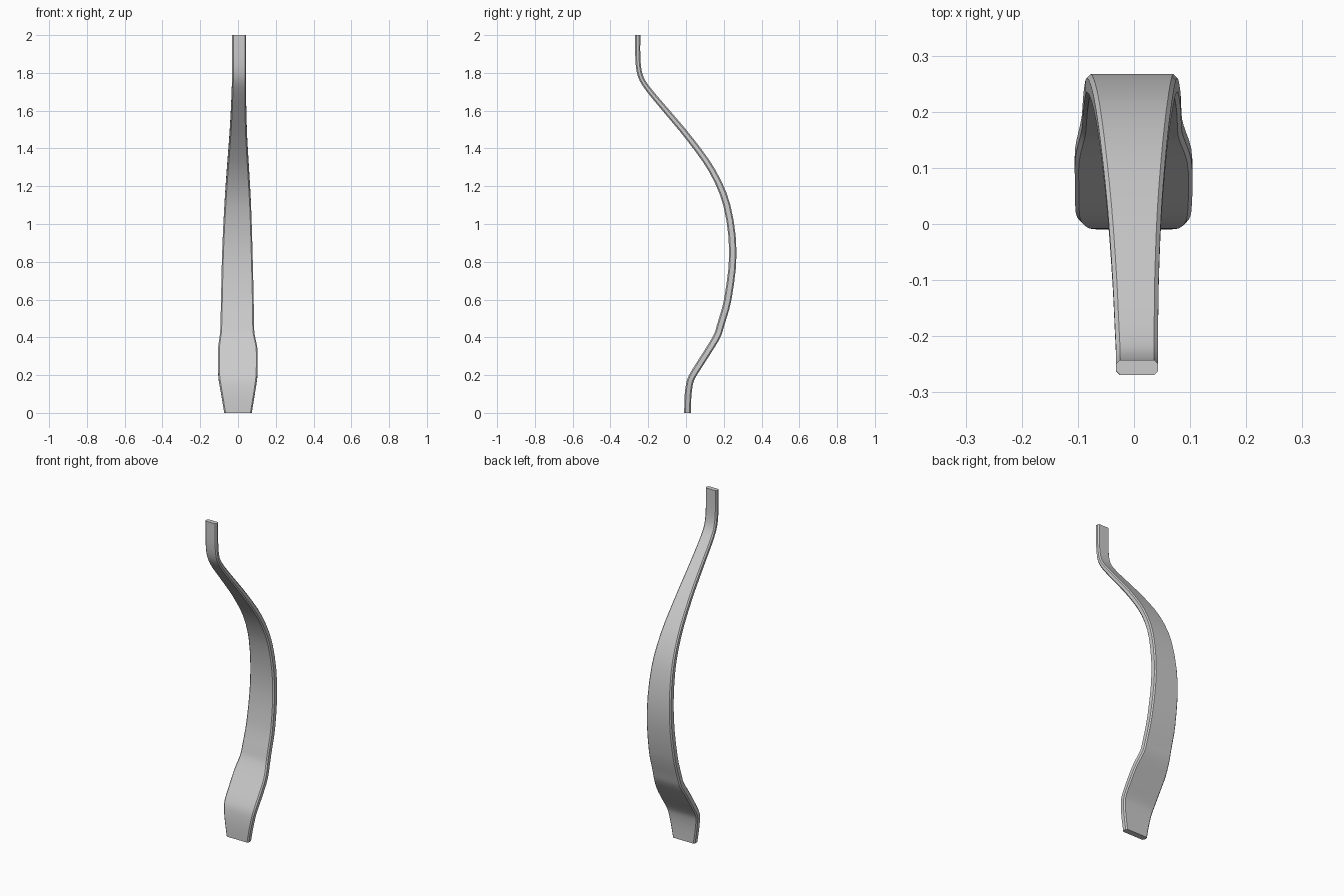
import bpy, bmesh, math
from mathutils import Vector

if "Cube" in bpy.data.objects:
    bpy.data.objects.remove(bpy.data.objects["Cube"])

# Curved strap: centre line height, depth, left edge, right edge, thickness
STATIONS = [
    (0.00, 0.008, -0.073, 0.073, 0.035),
    (0.08, 0.010, -0.086, 0.086, 0.036),
    (0.15, 0.018, -0.098, 0.097, 0.036),
    (0.19, 0.031, -0.104, 0.102, 0.036),
    (0.26, 0.074, -0.105, 0.104, 0.037),
    (0.34, 0.125, -0.105, 0.102, 0.037),
    (0.41, 0.166, -0.096, 0.088, 0.038),
    (0.46, 0.182, -0.093, 0.085, 0.038),
    (0.60, 0.221, -0.090, 0.083, 0.039),
    (0.85, 0.248, -0.084, 0.077, 0.039),
    (1.10, 0.216, -0.072, 0.069, 0.037),
    (1.28, 0.140, -0.060, 0.059, 0.034),
    (1.45, 0.020, -0.047, 0.049, 0.032),
    (1.60, -0.105, -0.038, 0.044, 0.030),
    (1.70, -0.189, -0.034, 0.043, 0.028),
    (1.76, -0.231, -0.032, 0.043, 0.027),
    (1.81, -0.248, -0.032, 0.043, 0.027),
    (1.88, -0.255, -0.032, 0.043, 0.027),
    (2.00, -0.2555, -0.032, 0.043, 0.027),
]


def spline(rows, steps):
    """Interpolate rows smoothly, using height as the parameter."""
    def slope(i, k):
        a, b = rows[max(i - 1, 0)], rows[min(i + 1, len(rows) - 1)]
        return (b[k] - a[k]) / (b[0] - a[0])
    out = []
    for i in range(len(rows) - 1):
        p, q = rows[i], rows[i + 1]
        h = q[0] - p[0]
        for s in range(steps):
            t = s / steps
            h00, h10 = 2*t**3 - 3*t**2 + 1, t**3 - 2*t**2 + t
            h01, h11 = 3*t**2 - 2*t**3, t**3 - t**2
            out.append([p[0] + h*t] + [
                h00*p[k] + h10*h*slope(i, k) + h01*q[k] + h11*h*slope(i + 1, k)
                for k in range(1, 5)])
    out.append(list(rows[-1]))
    return out


def section(x0, x1, half, c):
    """Rectangle with small chamfered corners."""
    return [(x0 + c, -half), (x1 - c, -half), (x1, -half + c), (x1, half - c),
            (x1 - c, half), (x0 + c, half), (x0, half - c), (x0, -half + c)]


# Sweep the section along the centre line
path = spline(STATIONS, 3)
bm = bmesh.new()
rings = []
for i, (z, y, x0, x1, th) in enumerate(path):
    a, b = path[max(i - 1, 0)], path[min(i + 1, len(path) - 1)]
    tangent = Vector((0, b[1] - a[1], b[0] - a[0])).normalized()
    if i in (0, len(path) - 1):
        tangent = Vector((0, 0, 1))          # level ends
    normal = Vector((0, tangent.z, -tangent.y))
    rings.append([bm.verts.new(Vector((x, y, z)) + normal * d)
                  for x, d in section(x0, x1, th / 2, 0.007)])
for lower, upper in zip(rings, rings[1:]):
    for j in range(8):
        k = (j + 1) % 8
        bm.faces.new((lower[j], lower[k], upper[k], upper[j]))
bm.faces.new(rings[0][::-1])
bm.faces.new(rings[-1])
bmesh.ops.recalc_face_normals(bm, faces=bm.faces)
mesh = bpy.data.meshes.new("curved_strap")
bm.to_mesh(mesh)
bm.free()

strap = bpy.data.objects.new("curved_strap", mesh)
bpy.context.collection.objects.link(strap)
grey = bpy.data.materials.new("plain grey")
grey.diffuse_color = (0.6, 0.6, 0.6, 1)
grey.use_nodes = True
grey.node_tree.nodes["Principled BSDF"].inputs["Base Color"].default_value = grey.diffuse_color
mesh.materials.append(grey)

# Smooth along the sweep, crisp chamfers and ends
bpy.context.view_layer.objects.active = strap
strap.select_set(True)
bpy.ops.object.shade_smooth_by_angle(angle=math.radians(30))
